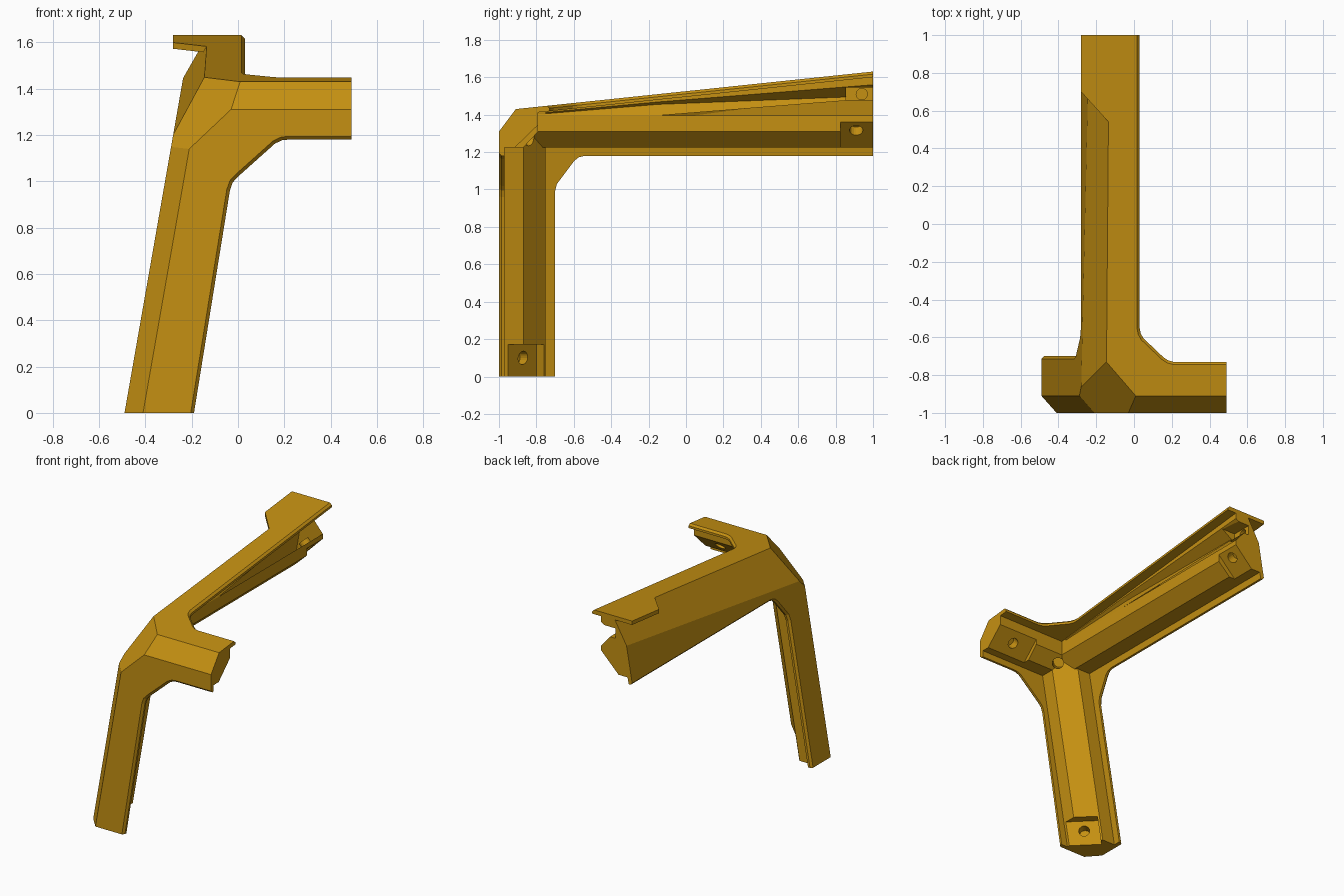
import bpy, bmesh, math
from mathutils import Vector

if "Cube" in bpy.data.objects:
    bpy.data.objects.remove(bpy.data.objects["Cube"])

ochre = bpy.data.materials.new("ochre")
ochre.diffuse_color = (0.56, 0.28, 0.006, 1)
ochre.use_nodes = True
ochre.node_tree.nodes["Principled BSDF"].inputs["Base Color"].default_value = ochre.diffuse_color

SLANT, PITCH = 0.175, 0.105          # lean of the left wall, rise of the top wall


def left_x(z):
    return -0.49 + SLANT * z


def top_z(y):
    return 1.43 + PITCH * (y + 0.91)


def plane(a, b, c, inside=(0.0, -0.7, 1.0)):
    a, b, c = Vector(a), Vector(b), Vector(c)
    n = (b - a).cross(c - a).normalized()
    return (a, -n if n.dot(Vector(inside) - a) > 0 else n)


# outer planes shared by every part of the bracket
D, E = (-0.145, -0.73, 1.45), (-0.28, -0.87, 1.2)
ENVELOPE = [
    plane((0, -1, 0), (1, -1, 0), (0, -1, 1)),                        # front
    plane((-0.49, 0, 0), (-0.49, 1, 0), (left_x(1), 0, 1)),           # left
    plane((0, -0.91, 1.43), (1, -0.91, 1.43), (0, 1, top_z(1))),      # top
    plane((-0.41, -1, 0), (-0.49, -0.91, 0), (-0.41 + SLANT, -1, 1)),  # leg chamfer
    plane((0, -1, 1.31), (1, -1, 1.31), (0, -0.91, 1.43)),            # arm chamfer
    plane(D, E, (-0.24, 1, 1.44)),                                    # rail chamfer
    plane((-0.21, -1, 1.14), (-0.03, -1, 1.31), D),                   # corner facet
]


def loft(name, sections, bevel=(), clip=True):
    """Join matching cross-sections into a solid, then trim it to the envelope."""
    bm = bmesh.new()
    rings = [[bm.verts.new(p) for p in s] for s in sections]
    n = len(rings[0])
    for r0, r1 in zip(rings, rings[1:]):
        for i in range(n):
            j = (i + 1) % n
            bm.faces.new((r0[i], r0[j], r1[j], r1[i]))
    bm.faces.new(rings[0][::-1])
    bm.faces.new(rings[-1])
    bmesh.ops.recalc_face_normals(bm, faces=bm.faces)
    if bevel:
        edges = [bm.edges.get((rings[0][i], rings[0][i + 1])) for i in bevel]
        bmesh.ops.bevel(bm, geom=edges, offset=0.014, segments=1,
                        affect='EDGES', clamp_overlap=True)
    for co, no in (ENVELOPE if clip else []):
        if max((v.co - co).dot(no) for v in bm.verts) < 1e-4:
            continue
        bmesh.ops.bisect_plane(bm, geom=bm.verts[:] + bm.edges[:] + bm.faces[:],
                               dist=1e-5, plane_co=co, plane_no=no, clear_outer=True)
        rim = [e for e in bm.edges if e.is_boundary]
        if rim:
            bmesh.ops.edgenet_fill(bm, edges=rim)
    bmesh.ops.recalc_face_normals(bm, faces=bm.faces)
    me = bpy.data.meshes.new(name)
    bm.to_mesh(me)
    bm.free()
    me.materials.append(ochre)
    ob = bpy.data.objects.new(name, me)
    bpy.context.collection.objects.link(ob)
    return ob


def prism(name, points, vec, **kw):
    vec = Vector(vec)
    pts = [Vector(p) for p in points]
    return loft(name, [pts, [p + vec for p in pts]], **kw)


def cut(target, cutter):
    cutter.hide_render = True
    cutter.display_type = 'WIRE'
    m = target.modifiers.new("cut", 'BOOLEAN')
    m.operation, m.solver, m.object = 'DIFFERENCE', 'EXACT', cutter


def hole(name, centre, axis, r=0.036, length=0.12):
    axis = Vector(axis).normalized()
    q = axis.to_track_quat('Z', 'Y')
    start = Vector(centre) - axis * length / 2
    ring = [start + q @ Vector((r * math.cos(t), r * math.sin(t), 0))
            for t in (k * math.tau / 20 for k in range(20))]
    return prism(name, ring, axis * length, clip=False)


# thin outer walls with gusseted inner corners and a bevelled free edge
front = [(-0.5, 0), (-0.19, 0), (-0.035, 0.96), (-0.023, 0.995), (0.0, 1.02),
         (0.16, 1.163), (0.19, 1.177), (0.22, 1.18), (0.49, 1.18), (0.49, 1.5), (-0.5, 1.5)]
prism("front_wall", [(x, -1, z) for x, z in front], (0, 0.03, 0), bevel=range(1, 8))

left = [(-1, 0), (-0.70, 0), (-0.70, 0.99), (-0.69, 1.03), (-0.60, 1.15),
        (-0.575, 1.172), (-0.54, 1.18), (1, 1.18), (1, 1.75), (-1, 1.75)]
prism("left_wall", [(left_x(z), y, z) for y, z in left], (0.03, 0, 0), bevel=range(1, 7))

top = [(-0.4, -1), (0.49, -1), (0.49, -0.73), (0.21, -0.73), (0.18, -0.722),
       (0.155, -0.705), (0.05, -0.605), (0.036, -0.58), (0.03, -0.55), (0.03, 1), (-0.4, 1)]
prism("top_wall", [(x, y, top_z(y)) for x, y in top], (0, 0, -0.03), bevel=range(2, 9))

# overhanging tab at the far end of the top wall
tab = [(-0.1, 0.54), (-0.135, 0.54), (-0.28, 0.70), (-0.28, 1), (-0.1, 1)]
prism("end_tab", [(x, y, top_z(y)) for x, y in tab], (0, 0, -0.027), clip=False)

# leg core, following the lean of the left wall
leg_sec = [(-0.05, 0), (0.25, 0), (0.25, 0.13), (0.13, 0.25), (-0.05, 0.25)]
leg = prism("leg_core", [(-0.49 + x, -1 + y, 0) for x, y in leg_sec],
            (SLANT * 1.3, 0, 1.3))

# short arm core
arm_sec = [(-1, 1.225), (-0.87, 1.225), (-0.79, 1.31), (-0.79, 1.5), (-1, 1.5)]
arm = prism("short_arm_core", [(-0.4, y, z) for y, z in arm_sec], (0.89, 0, 0))


# long rail core with a side groove that opens towards the far end
def rail_section(y, gx, z0, z1, z2):
    sec = [(-0.35, 1.225), (-0.13, 1.225), (-0.04, 1.31), (-0.04, z0), (gx, z1),
           (-0.04, z2), (-0.04, 1.8), (-0.35, 1.8)]
    return [(x, y, z) for x, z in sec]


rail = loft("long_rail_core", [
    rail_section(-1.0, -0.041, 1.395, 1.400, 1.405),
    rail_section(-0.75, -0.041, 1.395, 1.405, 1.412),
    rail_section(-0.15, -0.07, 1.395, 1.455, 1.468),
    rail_section(1.0, -0.13, 1.395, 1.50, 1.56)])

# recessed screw seats at the three ends
seat = [(0.10, 0.20), (0.26, 0.04), (0.41, 0.19), (0.25, 0.35)]
cut(leg, prism("leg_seat_cutter", [(-0.50 + x, -1 + y, -0.05) for x, y in seat],
               (SLANT * 0.22, 0, 0.22), clip=False))
cut(leg, hole("leg_hole_cutter", (-0.30, -0.87, 0.10), (1, 1, 0)))

seat = [(-0.19, 1.21), (-0.03, 1.37), (0.1, 1.24), (-0.06, 1.08)]
cut(rail, prism("rail_seat_cutter", [(x, 0.825, z) for x, z in seat],
                (0, 0.25, 0), clip=False))
cut(rail, hole("rail_hole_cutter", (-0.085, 0.91, 1.317), (1, 0, -1)))

seat = [(-0.15, 1.475), (0.02, 1.475), (0.02, 1.545), (-0.15, 1.545)]
cut(rail, prism("upper_seat_cutter", [(x, 0.855, z) for x, z in seat],
                (0, 0.25, 0), clip=False))
cut(rail, hole("upper_hole_cutter", (-0.13, 0.94, 1.51), (1, 0, 0), r=0.03, length=0.1))

seat = [(-0.925, 1.215), (-0.775, 1.36), (-0.65, 1.24), (-0.8, 1.09)]
cut(arm, prism("arm_seat_cutter", [(0.18, y, z) for y, z in seat],
               (0.4, 0, 0), clip=False))
cut(arm, hole("arm_hole_cutter", (0.33, -0.85, 1.288), (0, 1, -1)))

# angled hole where the three cores meet
corner = hole("corner_hole_cutter", (-0.05, -0.84, 1.275), (1, 1, -1), length=0.16)
for core in (leg, arm, rail):
    cut(core, corner)
